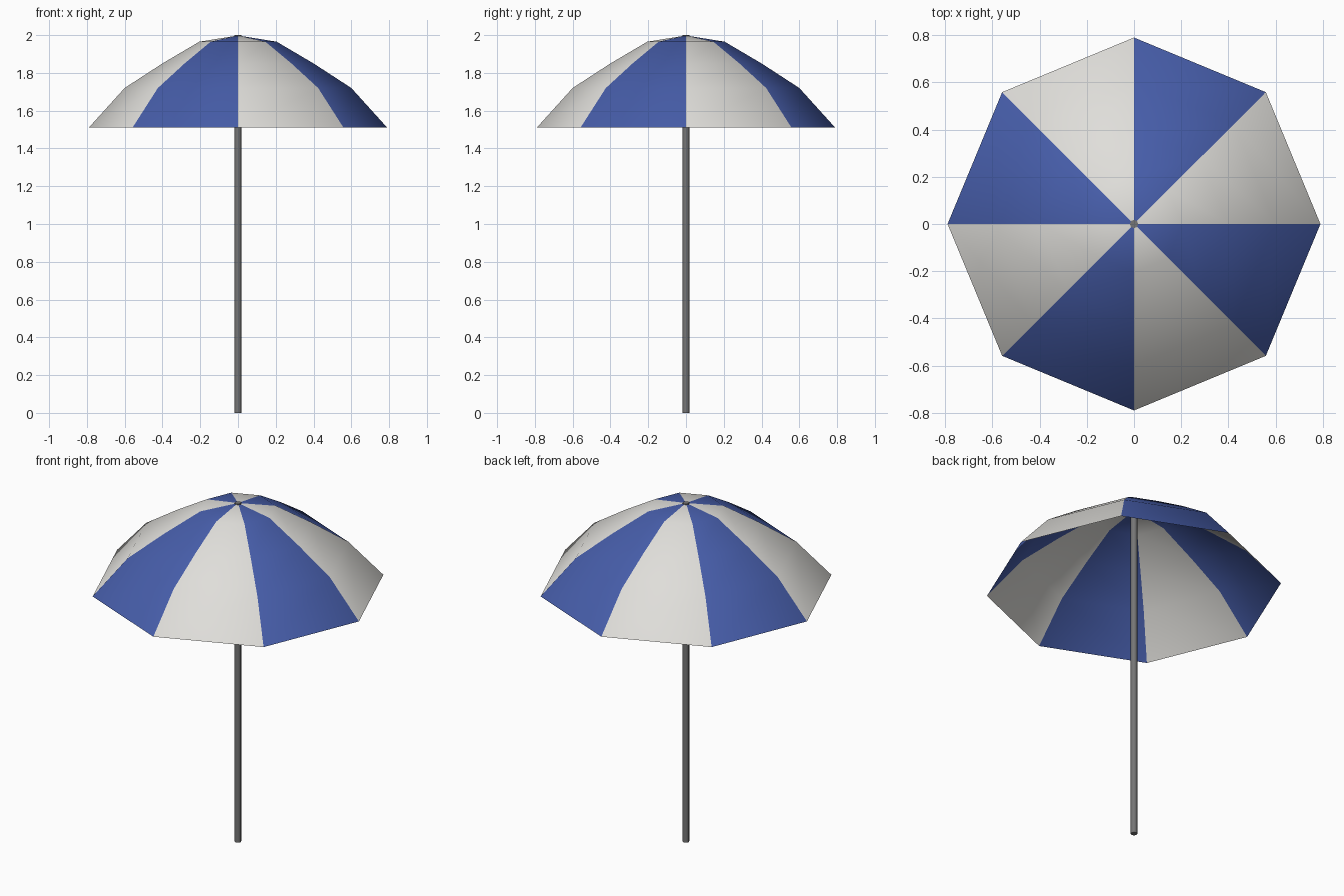
import bpy, bmesh, math

if "Cube" in bpy.data.objects:
    bpy.data.objects.remove(bpy.data.objects["Cube"])

def material(name, rgb):
    m = bpy.data.materials.new(name)
    m.diffuse_color = (*rgb, 1)
    m.use_nodes = True
    m.node_tree.nodes["Principled BSDF"].inputs["Base Color"].default_value = m.diffuse_color
    return m

white = material("off_white", (0.74, 0.73, 0.70))
blue = material("blue", (0.062, 0.11, 0.40))
grey = material("pole_grey", (0.18, 0.18, 0.18))

# Canopy: eight-sided dome, panels alternating white and blue
SIDES = 8
profile = [(0.79, 1.51), (0.60, 1.72), (0.40, 1.85), (0.205, 1.965)]
bm = bmesh.new()
rings = []
for r, z in profile:
    rings.append([bm.verts.new((r * math.cos(i * math.tau / SIDES),
                                r * math.sin(i * math.tau / SIDES), z))
                  for i in range(SIDES)])
apex = bm.verts.new((0, 0, 1.998))
for i in range(SIDES):
    j = (i + 1) % SIDES
    panel = [bm.faces.new((a[i], a[j], b[j], b[i])) for a, b in zip(rings, rings[1:])]
    panel.append(bm.faces.new((rings[-1][i], rings[-1][j], apex)))
    for f in panel:
        f.material_index = i % 2
        f.smooth = True
mesh = bpy.data.meshes.new("canopy")
bm.to_mesh(mesh)
bm.free()
mesh.materials.append(white)
mesh.materials.append(blue)
bpy.context.collection.objects.link(bpy.data.objects.new("canopy", mesh))

# Pole: thin cylinder from the ground to the tip of the canopy
bpy.ops.mesh.primitive_cylinder_add(vertices=8, radius=0.018, depth=2.0, location=(0, 0, 1.0))
pole = bpy.context.object
pole.name = "pole"
pole.data.materials.append(grey)
bpy.ops.object.shade_smooth_by_angle(angle=math.radians(50))
